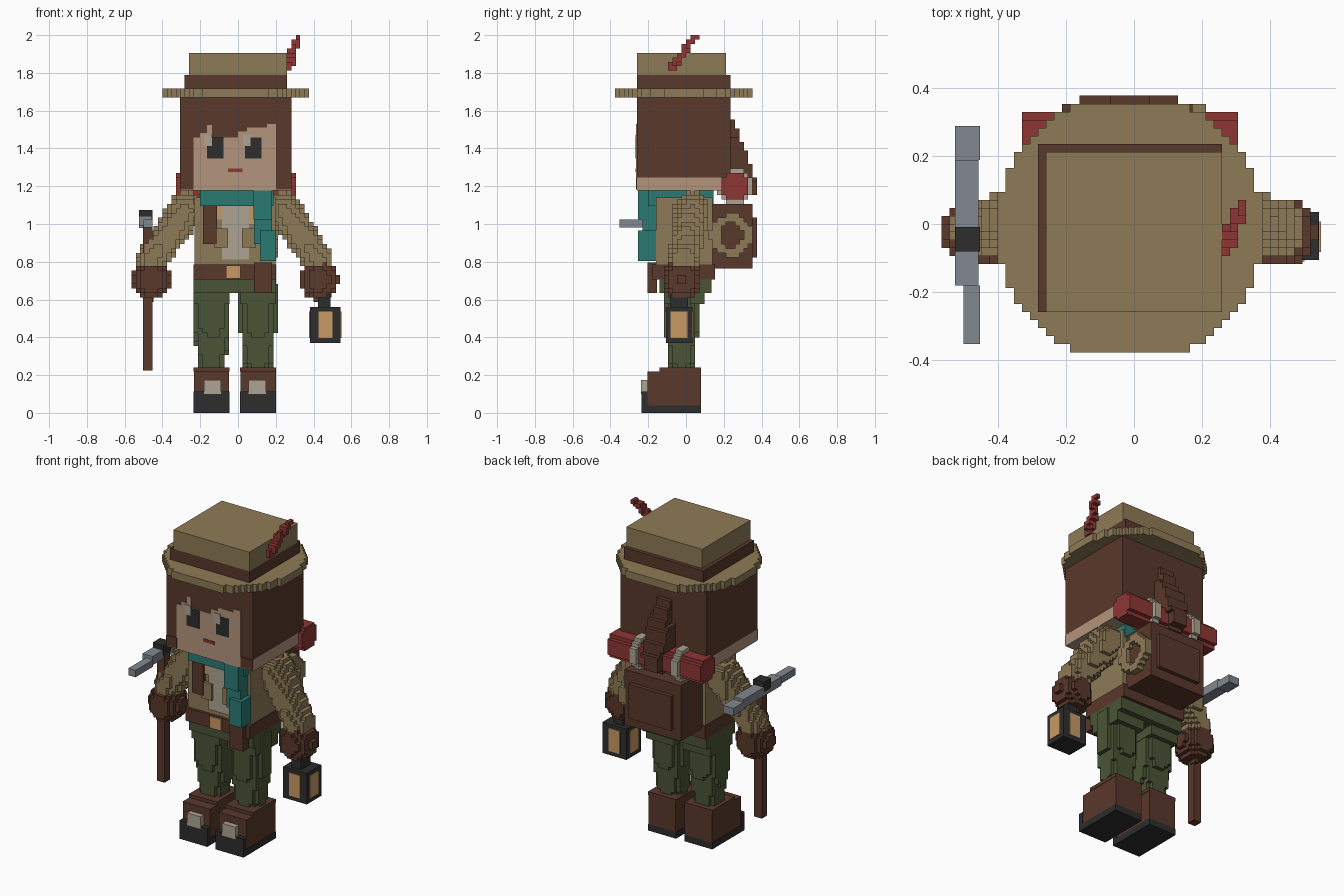
import bpy, bmesh, math
from mathutils import Vector

if "Cube" in bpy.data.objects:
    bpy.data.objects.remove(bpy.data.objects["Cube"])

V = 2 / 85      # size of one block; all part sizes below are in blocks
MID = -0.7      # mirror plane of the body


def material(name, code):
    rgb = [int(code[i:i + 2], 16) / 255 for i in (0, 2, 4)]
    lin = [((c + 0.055) / 1.055) ** 2.4 for c in rgb] + [1]
    m = bpy.data.materials.new(name)
    m.use_nodes = True
    m.diffuse_color = lin
    m.node_tree.nodes["Principled BSDF"].inputs["Base Color"].default_value = lin
    return m


tan = material("tan cloth", "8f7b57")
brown = material("brown leather", "5a382b")
skin = material("skin", "b4957d")
teal = material("teal scarf", "2b7a74")
green = material("green trousers", "4a5435")
black = material("black", "2d2d2d")
red = material("red", "8e3634")
cream = material("pale cream", "aea593")
steel = material("steel", "828790")
amber = material("amber", "c99a65")


def finish(name, mat, bm):
    mesh = bpy.data.meshes.new(name)
    bm.to_mesh(mesh)
    bm.free()
    mesh.materials.append(mat)
    ob = bpy.data.objects.new(name, mesh)
    bpy.context.collection.objects.link(ob)
    return ob


def box(name, mat, xs, ys, zs):
    bm = bmesh.new()
    bmesh.ops.create_cube(bm, size=1)
    for v in bm.verts:
        v.co = [V * (r[0] if c < 0 else r[1]) for c, r in zip(v.co, (xs, ys, zs))]
    return finish(name, mat, bm)


def pair(name, mat, xs, ys, zs):
    box("left_" + name, mat, xs, ys, zs)
    box("right_" + name, mat, (2 * MID - xs[1], 2 * MID - xs[0]), ys, zs)


def blocks(name, mat, test, xs, ys, zs):
    """Fill every block whose centre passes the test, keeping outer faces only."""
    cells = {(x, y, z) for x in range(*xs) for y in range(*ys) for z in range(*zs)
             if test(x + .5, y + .5, z + .5)}
    bm = bmesh.new()
    verts = {}

    def vert(p):
        if p not in verts:
            verts[p] = bm.verts.new(Vector(p) * V)
        return verts[p]

    for c in cells:
        for a in range(3):
            for s in (0, 1):
                n = list(c)
                n[a] += 2 * s - 1
                if tuple(n) in cells:
                    continue
                quad = []
                for i, j in ((0, 0), (1, 0), (1, 1), (0, 1)):
                    p = list(c)
                    p[a] += s
                    p[(a + 1) % 3] += i
                    p[(a + 2) % 3] += j
                    quad.append(vert(tuple(p)))
                bm.faces.new(quad if s else quad[::-1])
    return finish(name, mat, bm)


def limb(p, q, r0, r1):
    p, d = Vector(p), Vector(q) - Vector(p)

    def test(x, y, z):
        w = Vector((x, y, z)) - p
        t = min(1, max(0, w.dot(d) / d.length_squared))
        return (w - d * t).length <= r0 + (r1 - r0) * t
    return test


def mirrored(name, mat, test, xs, ys, zs):
    blocks("left_" + name, mat, test, xs, ys, zs)
    blocks("right_" + name, mat, lambda x, y, z: test(2 * MID - x, y, z),
           (-2 - xs[1], -xs[0]), ys, zs)


# Boots
pair("boot_sole", black, (.5, 8.6), (-10, 3.4), (0, 1.7))
pair("boot_toe", black, (.5, 8.6), (-10, -8.7), (1.7, 4.8))
pair("boot_foot", brown, (.6, 8.5), (-8.7, 3.4), (1.7, 9.3))
pair("boot_cuff", brown, (.5, 8.6), (-6, 3.4), (9.3, 10.2))
pair("toe_cap", cream, (2.4, 6.3), (-10.1, -8.7), (4.2, 7.4))


# Trousers
def leg(x, y, z):
    r = 3 + 1.3 * min(1, max(0, (z - 10) / 10))
    return abs((x - 4.5) / r) ** 3 + abs((y + 1) / (r - .4)) ** 3 <= 1


mirrored("leg", green, leg, (0, 9), (-6, 5), (10, 29))
pair("thigh", green, (.5, 8.6), (-5, 4.2), (24.5, 27))
box("hips", green, (-10, 8.6), (-6, 5.7), (27, 30))

# Jacket, belt and shirt
box("jacket", tan, (-9.8, 8.4), (-6.8, 6), (33.4, 48.5))
box("belt", brown, (-10, 8.6), (-7.5, 6.5), (30, 33.4))
box("belt_buckle", amber, (-2.7, .6), (-7.9, -7.5), (30.2, 33.2))
box("belt_pouch", brown, (3.6, 7.6), (-8.7, -6.5), (27, 33.8))
box("shirt", cream, (-3.6, 2.5), (-7.1, -6.8), (34.5, 47))
box("shoulder_strap", brown, (-7.9, -4.7), (-7.8, -6.8), (38, 48.5))
pair("pocket_flap", tan, (.9, 4), (-7.6, -6.8), (37.2, 41.5))
box("right_lapel", amber, (-4.7, -3.6), (-7.1, -6.8), (43.5, 46.8))
box("left_lapel", amber, (2.5, 3.7), (-7.1, -6.8), (42.5, 46.5))

# Scarf
box("scarf_collar", teal, (-8.6, 8), (-8.5, 6.2), (46.6, 50))
box("scarf_knot", teal, (3.5, 7.6), (-10.8, -6.8), (43.5, 50))
box("scarf_tail", teal, (3.6, 7.6), (-9.8, -6.8), (38, 44))
box("scarf_end", teal, (5, 8.6), (-10.8, -6.8), (34.2, 41))

# Arms and gloves
mirrored("arm", tan, limb((10.3, 1.4, 45.6), (18, -.5, 34.5), 4.1, 3.4),
         (4, 24), (-6, 8), (30, 50))
mirrored("glove", brown,
         lambda x, y, z: ((x - 18.2) / 4.4) ** 2 + ((y + 1) / 4.4) ** 2
         + ((z - 30) / 4.6) ** 2 <= 1, (12, 25), (-7, 6), (24, 36))

# Head and hair
box("jaw", skin, (-13, 12), (-11, 9), (50, 53))
box("hair", brown, (-13, 12), (-11, 10), (53, 71))
F = (-11.2, -11)
for i, (x0, x1, top) in enumerate(((-10, -8.5, 62), (-8.5, -7, 63), (-7, -5.8, 64.8),
                                   (-5.8, 0, 62), (0, 2, 63.3), (2, 6.5, 64.2),
                                   (6.5, 8.6, 65))):
    box(f"face_{i + 1}", skin, (x0, x1), F, (53, top))
for side, x0, x1 in (("right", -13, -10), ("left", 8.6, 12)):
    box(side + "_front_lock", brown, (x0, x1), F, (50.3, 53))
E = (-11.35, -11.2)
for side, x in (("right", -7), ("left", 1.6)):
    box(side + "_eye", black, (x, x + 3.7), E, (57.2, 62))
    box(side + "_eye_glint", cream, (x - .5, x + 1.2), (-11.4, -11.2), (60, 62.6))
box("mouth", red, (-2.2, 1), E, (54.2, 55))
blocks("braid", brown, lambda x, y, z: abs(x + .8) <= 3.2 - abs(z - 57) / 6
       and limb((x, 9, 64.5), (x, 13.4, 51), 2.2, 2.7)(x, y, z),
       (-5, 5), (9, 16), (48, 68))

# Hat
blocks("hat_brim", tan, lambda x, y, z: math.hypot(x + .5, y + .5) <= 16.7,
       (-17, 16), (-16, 15), (71, 73))
box("hat_band", brown, (-12, 11), (-11, 10), (73, 76))
box("hat_crown", tan, (-11, 11), (-11, 9), (76, 81))
blocks("feather", red, limb((11.2, -3.2, 77.5), (13.3, 1.8, 84.5), 1.2, .75),
       (10, 14), (-5, 3), (77, 85))

# Backpack with bedroll and rope coil
box("backpack", brown, (-9, 7.3), (6, 15), (32.5, 47))
box("backpack_pocket", brown, (-6.8, 5.5), (15, 16), (35, 44))


def roll(r):
    return lambda x, y, z: math.hypot(y - 11, z - 51) <= r


blocks("bedroll", red, roll(3.2), (-14, 13), (6, 16), (46, 56))
for side, x in (("right", -8), ("left", 4)):
    blocks(side + "_bedroll_strap", cream, roll(4.1), (x, x + 2), (6, 16), (46, 56))
blocks("rope_coil", tan, lambda x, y, z: 2.6 < math.hypot(y - 10.2, z - 40) <= 4.8,
       (7, 9), (4, 16), (34, 46))
blocks("rope_hub", brown, lambda x, y, z: math.hypot(y - 10.2, z - 40) <= 2.7,
       (7, 8), (4, 16), (34, 46))

# Pickaxe
box("pickaxe_handle", brown, (-21.4, -19.2), (-3, -.8), (9.5, 43))
box("pickaxe_collar", black, (-22.3, -19.2), (-3.4, -.4), (43, 45.6))
box("pickaxe_head", steel, (-22.3, -19.4), (-7.7, 8), (42, 44.3))
box("pickaxe_blade", steel, (-22.3, -19.2), (8, 12.2), (41.6, 43.6))
box("pickaxe_tip", steel, (-21.3, -19.2), (-15, -7.7), (41.7, 43.5))

# Lantern
box("lantern_body", black, (16.2, 23.1), (-4.5, 1.5), (15.7, 23.8))
box("lantern_handle", black, (18, 20.8), (-3.6, .4), (23.8, 27))
for side, y in (("front", -4.7), ("back", 1.5)):
    box(f"lantern_{side}_pane", amber, (18.1, 21.3), (y, y + .2), (16.8, 22.8))
for side, x in (("right", 16), ("left", 23.1)):
    box(f"lantern_{side}_pane", amber, (x, x + .2), (-3.5, .3), (16.8, 22.8))
